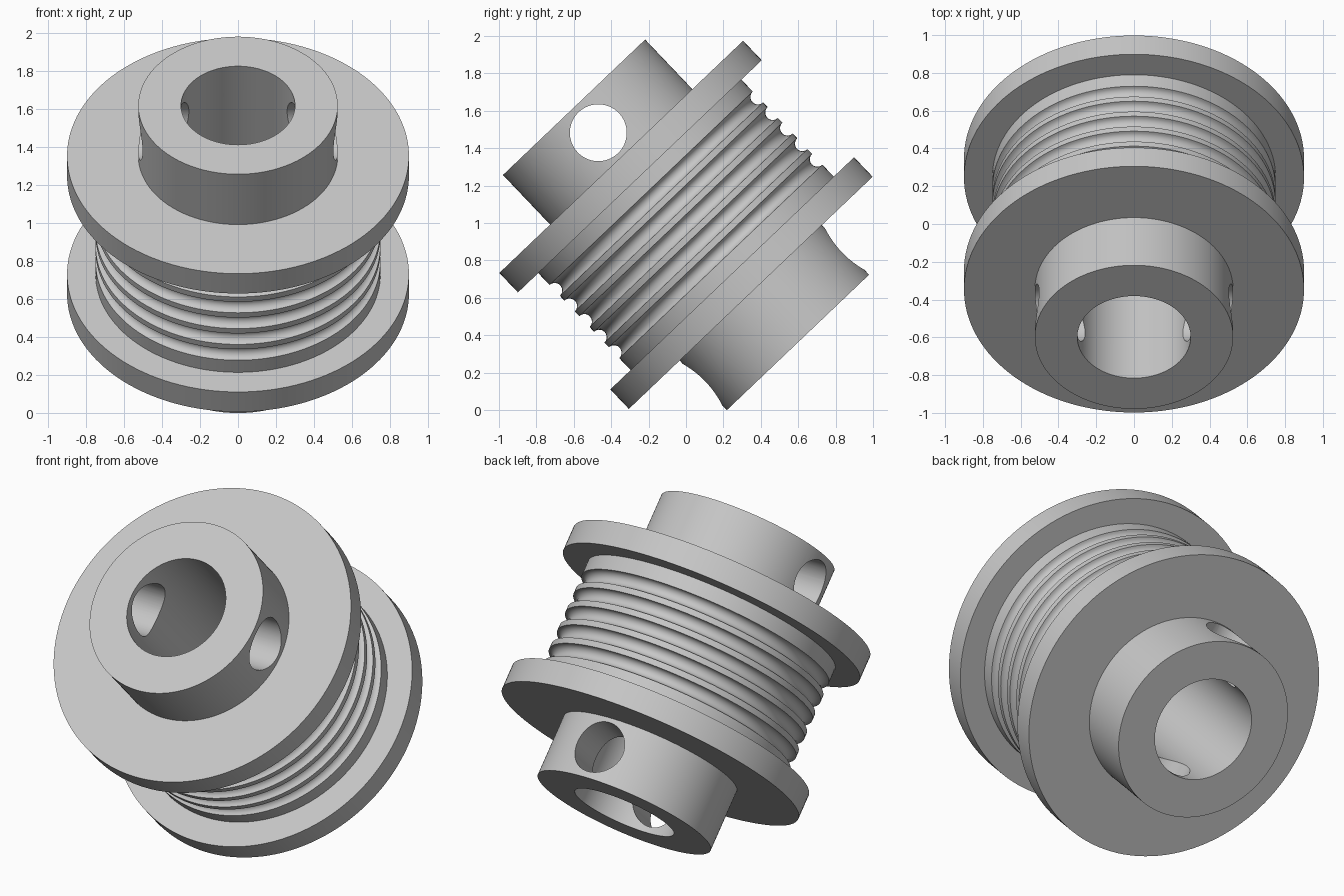
import bpy, bmesh
from math import sin, cos, pi, radians
from mathutils import Matrix

cube = bpy.data.objects.get("Cube")
if cube:
    bpy.data.objects.remove(cube, do_unlink=True)

TILT = radians(43.6)
HUB_R, BORE_R, FLANGE_R, DRUM_R = 0.525, 0.30, 0.90, 0.75
HUB_END, FLANGE_OUT, FLANGE_IN = 0.868, 0.502, 0.358
GROOVE_R, PITCH, GROOVES = 0.04, 0.115, 5
HOLE_R, HOLE_POS = 0.152, 0.68
SEGMENTS, ARC = 128, 10

grey = bpy.data.materials.new("light grey")
grey.use_nodes = True
colour = (0.57, 0.57, 0.57, 1)
grey.diffuse_color = colour
grey.node_tree.nodes["Principled BSDF"].inputs["Base Color"].default_value = colour


def make_object(name, bm):
    bmesh.ops.recalc_face_normals(bm, faces=bm.faces)
    mesh = bpy.data.meshes.new(name)
    bm.to_mesh(mesh)
    bm.free()
    mesh.materials.append(grey)
    obj = bpy.data.objects.new(name, mesh)
    bpy.context.collection.objects.link(obj)
    return obj


def lathe(name, profile):
    """Revolve a closed (radius, height) loop about z."""
    bm = bmesh.new()
    rings = []
    for i in range(SEGMENTS):
        a = 2 * pi * i / SEGMENTS
        rings.append([bm.verts.new((r * cos(a), r * sin(a), z)) for r, z in profile])
    for i, ring in enumerate(rings):
        nxt = rings[(i + 1) % SEGMENTS]
        for j in range(len(profile)):
            k = (j + 1) % len(profile)
            bm.faces.new((ring[j], nxt[j], nxt[k], ring[k]))
    return make_object(name, bm)


def hole_cutter(name, height, axis):
    bm = bmesh.new()
    turn = Matrix.Rotation(pi / 2, 4, axis)
    bmesh.ops.create_cone(bm, cap_ends=True, segments=64, radius1=HOLE_R, radius2=HOLE_R,
                          depth=1.4, matrix=Matrix.Translation((0, 0, height)) @ turn)
    obj = make_object(name, bm)
    obj.hide_render = True
    return obj


# Bored spool: hubs, flanges and a drum with round grooves
end = [(BORE_R, HUB_END), (HUB_R, HUB_END), (HUB_R, FLANGE_OUT),
       (FLANGE_R, FLANGE_OUT), (FLANGE_R, FLANGE_IN), (DRUM_R, FLANGE_IN)]
profile = list(end)
for g in range(GROOVES):
    centre = ((GROOVES - 1) / 2 - g) * PITCH
    for s in range(ARC + 1):
        a = pi * s / ARC
        profile.append((DRUM_R - GROOVE_R * sin(a), centre + GROOVE_R * cos(a)))
profile += [(r, -z) for r, z in reversed(end)]
spool = lathe("grooved_spool", profile)

# Cross holes through the hubs, at right angles to each other
cutters = [hole_cutter("upper_hole_cutter", HOLE_POS, 'Y'),
           hole_cutter("lower_hole_cutter", -HOLE_POS, 'X')]
for cutter in cutters:
    mod = spool.modifiers.new(cutter.name, 'BOOLEAN')
    mod.operation = 'DIFFERENCE'
    mod.solver = 'EXACT'
    mod.object = cutter

bpy.context.view_layer.update()
evaluated = spool.evaluated_get(bpy.context.evaluated_depsgraph_get())
result = bpy.data.meshes.new_from_object(evaluated)
spool.modifiers.clear()
spool.data = result
for cutter in cutters:
    bpy.data.objects.remove(cutter, do_unlink=True)

# Smooth curved walls, then tilt the spool
bpy.ops.object.select_all(action='DESELECT')
spool.select_set(True)
bpy.context.view_layer.objects.active = spool
bpy.ops.object.shade_smooth_by_angle(angle=radians(30))
spool.rotation_euler = (TILT, 0, 0)
spool.location = (0, 0, 0.99)
